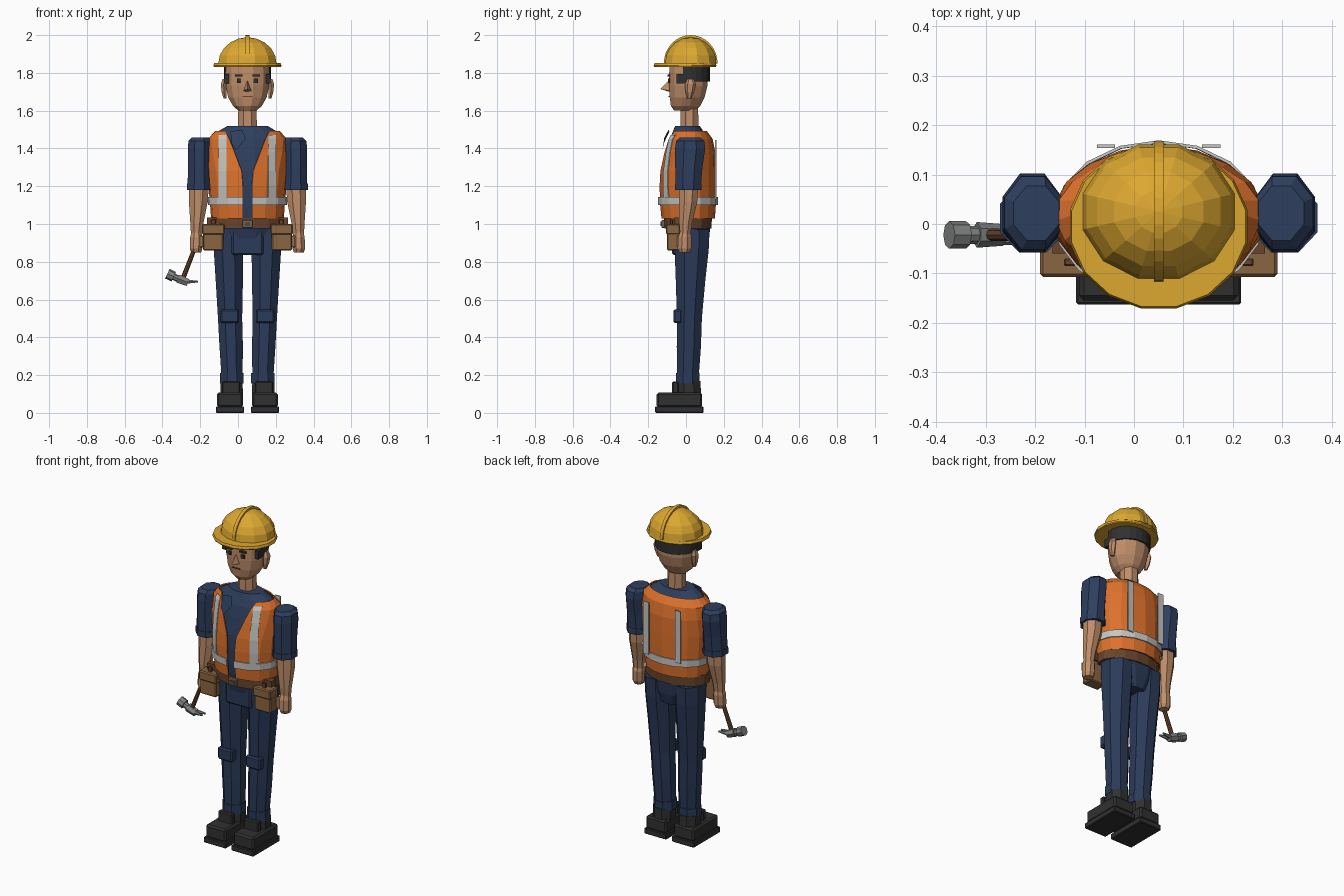
import bpy, bmesh, math
from mathutils import Vector

if "Cube" in bpy.data.objects:
    bpy.data.objects.remove(bpy.data.objects["Cube"])

CX = 0.05  # centre line of the body


def mat(name, rgb):
    m = bpy.data.materials.new(name)
    m.diffuse_color = (*rgb, 1)
    m.use_nodes = True
    m.node_tree.nodes["Principled BSDF"].inputs["Base Color"].default_value = m.diffuse_color
    return m


SKIN = mat("skin", (0.52, 0.27, 0.145))
ORANGE = mat("vest orange", (0.72, 0.165, 0.025))
SHIRT = mat("shirt navy", (0.027, 0.049, 0.112))
PANTS = mat("trouser navy", (0.024, 0.043, 0.100))
YELLOW = mat("helmet yellow", (0.72, 0.39, 0.03))
SILVER = mat("reflective grey", (0.56, 0.57, 0.54))
BLACK = mat("charcoal", (0.03, 0.03, 0.031))
LEATHER = mat("dark leather", (0.135, 0.058, 0.024))
TAN = mat("tan leather", (0.255, 0.130, 0.052))
STEEL = mat("steel", (0.22, 0.23, 0.23))


def make(name, verts, faces, m):
    me = bpy.data.meshes.new(name)
    me.from_pydata(verts, [], faces)
    bm = bmesh.new()
    bm.from_mesh(me)
    bmesh.ops.recalc_face_normals(bm, faces=bm.faces)
    bm.to_mesh(me)
    bm.free()
    me.materials.append(m)
    ob = bpy.data.objects.new(name, me)
    bpy.context.collection.objects.link(ob)
    return ob


def grid_faces(rows, n, closed):
    cols = n if closed else n - 1
    return [(r * n + i, r * n + (i + 1) % n, (r + 1) * n + (i + 1) % n, (r + 1) * n + i)
            for r in range(rows - 1) for i in range(cols)]


def loft(name, rings, m, n=8):
    """Capped stack of ellipses: (x offset, y centre, z, x radius, y radius)."""
    v = []
    for ox, cy, z, rx, ry in rings:
        for i in range(n):
            a = 2 * math.pi * (i + 0.5) / n
            k = 1 / math.cos(math.pi / n)
            v.append((CX + ox + rx * k * math.cos(a), cy + ry * k * math.sin(a), z))
    f = grid_faces(len(rings), n, True)
    f += [tuple(range(n)), tuple(range(len(v) - n, len(v)))]
    return make(name, v, f, m)


def box(name, x, y, z, m, bevel=0.0):
    """Box from (min, max) pairs, x relative to the centre line."""
    v = [(CX + a, b, c) for c in z for a, b in
         ((x[0], y[0]), (x[1], y[0]), (x[1], y[1]), (x[0], y[1]))]
    ob = make(name, v, grid_faces(2, 4, True) + [(0, 1, 2, 3), (4, 5, 6, 7)], m)
    if bevel:
        b = ob.modifiers.new("bevel", 'BEVEL')
        b.width, b.segments = bevel, 1
    return ob


def rod(name, p, q, r1, r2, m, n=8):
    p, q = Vector(p), Vector(q)
    rot = (q - p).to_track_quat('Z', 'Y')
    v = [c + rot @ Vector((r * math.cos(2 * math.pi * i / n), r * math.sin(2 * math.pi * i / n), 0))
         for c, r in ((p, r1), (q, r2)) for i in range(n)]
    return make(name, v, grid_faces(2, n, True) + [tuple(range(n)), tuple(range(n, 2 * n))], m)


def side(s, a, b):
    return (a, b) if s > 0 else (-b, -a)


# torso outline: z, x radius, front y, back y, half width of the vest opening
BODY = [(1.03, .190, -.128, .150, .024), (1.10, .195, -.135, .155, .024),
        (1.20, .204, -.138, .156, .024), (1.28, .210, -.134, .156, .030),
        (1.38, .212, -.118, .152, .068), (1.45, .206, -.102, .138, .095),
        (1.49, .170, -.085, .108, .115)]


def body_at(z):
    for a, b in zip(BODY, BODY[1:]):
        if z <= b[0]:
            t = (z - a[0]) / (b[0] - a[0])
            return [p + (q - p) * t for p, q in zip(a, b)]
    return BODY[-1]


def wrap(name, zs, off, m, n=17):
    """Open-fronted shell that follows the torso."""
    v = []
    for z in zs:
        _, rx, yf, yb, w = body_at(z)
        rx, ry, cy = rx + off, (yb - yf) / 2 + off, (yf + yb) / 2
        a = math.asin(w / rx)
        for i in range(n):
            t = a + (2 * math.pi - 2 * a) * i / (n - 1)
            v.append((CX + rx * math.sin(t), cy - ry * math.cos(t), z))
    ob = make(name, v, grid_faces(len(zs), n, False), m)
    s = ob.modifiers.new("thickness", 'SOLIDIFY')
    s.thickness, s.offset = 0.006, 0
    return ob


# shirt and vest
loft("shirt_torso", [(0, (f + b) / 2, z, rx - .014, (b - f) / 2 - .016)
                     for z, rx, f, b, w in BODY] + [(0, .008, 1.52, .105, .065)], SHIRT, 16)
make("collar_flap", [(CX + x, y, z) for x, y, z in
     ((-.09, -.088, 1.49), (-.03, -.092, 1.50), (-.01, -.115, 1.455), (-.06, -.125, 1.39), (-.085, -.116, 1.43))],
     [(0, 1, 2, 3, 4)], SHIRT)
wrap("vest", [b[0] for b in BODY], 0, ORANGE)
wrap("waist_band", (1.10, 1.142), .011, SILVER)
for s in (-1, 1):
    v = []
    zs = (1.14, 1.20, 1.28, 1.38, 1.45, 1.472)
    for z in zs:
        _, rx, yf, yb, w = body_at(z)
        for x in (.112, .152):
            y = (yf + yb) / 2 - (yb - yf) / 2 * math.sqrt(1 - (x / rx) ** 2)
            v.append((CX + s * x, y - .009, z))
    st = make("front_stripe", v, grid_faces(len(zs), 2, False), SILVER)
    st.modifiers.new("thickness", 'SOLIDIFY').thickness = 0.004
    box("back_stripe", side(s, .088, .125), (.154, .161), (1.13, 1.445), SILVER)

# belt, buckle and hips
loft("belt", [(0, .01, .975, .196, .125), (0, .01, 1.032, .194, .127)], LEATHER, 16)
box("buckle_frame", (-.027, .027), (-.130, -.112), (.980, 1.022), STEEL, .004)
box("buckle_plate", (-.016, .016), (-.134, -.126), (.990, 1.012), LEATHER)
loft("hips", [(0, .025, .835, .08, .08), (0, .025, .90, .15, .095),
              (0, .02, .98, .184, .108)], PANTS, 12)
box("crotch_panel", (-.085, .085), (-.075, .10), (.835, .97), PANTS, .01)

for s in (-1, 1):
    # legs
    loft("trouser_leg", [(s * .082, .01, .20, .056, .058), (s * .086, .015, .35, .062, .064),
                         (s * .092, .018, .50, .064, .066), (s * .096, .024, .70, .072, .078),
                         (s * .10, .03, .86, .078, .090), (s * .10, .03, .97, .080, .095)], PANTS)
    loft("trouser_cuff", [(s * .082, .01, .155, .062, .062), (s * .082, .01, .21, .062, .062)], PANTS)
    box("knee_pad", side(s, .045, .142), (-.066, -.02), (.475, .548), PANTS, .008)
    # boots
    box("boot_sole", side(s, .018, .167), (-.163, .092), (0, .034), BLACK, .004)
    box("boot_foot", side(s, .024, .161), (-.155, .086), (.03, .108), BLACK, .010)
    loft("boot_ankle", [(s * .084, .015, .10, .060, .064), (s * .084, .015, .168, .058, .062)], BLACK)
    box("boot_tongue", side(s, .040, .135), (-.073, -.04), (.09, .166), BLACK, .006)
    # arms
    loft("sleeve", [(s * .255, .012, 1.19, .062, .066), (s * .255, .015, 1.30, .060, .072),
                    (s * .256, .022, 1.40, .060, .080), (s * .254, .022, 1.44, .058, .074),
                    (s * .248, .022, 1.458, .046, .055)], SHIRT)
    loft("sleeve_cuff", [(s * .255, .012, 1.18, .066, .070), (s * .255, .012, 1.215, .066, .070)], SHIRT)
    loft("forearm", [(s * .270, -.004, .94, .029, .027), (s * .268, -.002, 1.00, .034, .034),
                     (s * .260, .012, 1.12, .050, .048), (s * .257, .014, 1.20, .052, .050)], SKIN)
    loft("hand", [(s * .272, -.008, .848, .026, .026), (s * .272, -.008, .87, .033, .036),
                  (s * .270, -.006, .93, .033, .036), (s * .270, -.005, .96, .026, .026)], SKIN)
    box("thumb", side(s, .235, .256), (-.048, -.022), (.875, .94), SKIN, .006)
    # belt pouches
    box("pouch", side(s, .128, .236), (-.100, -.03), (.86, .96), TAN, .006)
    box("pouch_flap", side(s, .122, .240), (-.107, -.03), (.945, 1.0), TAN, .006)
    box("pouch_loop", side(s, .15, .215), (-.06, -.02), (.99, 1.035), LEATHER)
    box("tool_grip", side(s, .168, .192), (-.085, -.070), (.99, 1.025), LEATHER, .003)

# hammer
rod("hammer_handle", (-.218, -.022, .90), (-.298, -.022, .695), .011, .013, LEATHER)
rod("hammer_face", (-.374, -.022, .737), (-.340, -.022, .721), .028, .028, STEEL)
rod("hammer_neck", (-.342, -.022, .722), (-.312, -.022, .708), .018, .018, STEEL)
rod("hammer_eye", (-.318, -.022, .711), (-.265, -.022, .690), .026, .022, STEEL, 6)
for s in (-1, 1):
    rod("hammer_claw", (-.275, -.022 + s * .008, .695), (-.213, -.022 + s * .014, .695), .013, .005, STEEL, 6)

# neck and head
loft("neck", [(0, .018, 1.50, .050, .048), (0, .018, 1.64, .048, .046)], SKIN)
loft("head", [(0, -.005, 1.60, .048, .058), (0, -.002, 1.625, .076, .078), (0, .006, 1.67, .102, .092),
              (0, .012, 1.73, .114, .101), (0, .014, 1.80, .116, .103), (0, .014, 1.85, .112, .100)], SKIN, 12)
make("nose", [(CX + x, y, z) for x, y, z in ((0, -.085, 1.765), (-.022, -.085, 1.705), (.022, -.085, 1.705),
     (0, -.136, 1.715), (0, -.09, 1.70))], [(0, 1, 3), (0, 3, 2), (1, 4, 3), (4, 2, 3), (0, 2, 4, 1)], SKIN)
box("mouth", (-.026, .026), (-.092, -.086), (1.673, 1.678), LEATHER)
for s in (-1, 1):
    box("eye", side(s, .033, .056), (-.094, -.086), (1.747, 1.769), BLACK)
    box("eyebrow", side(s, .026, .066), (-.098, -.084), (1.782, 1.792), BLACK)
    box("sideburn", side(s, .098, .121), (-.05, .005), (1.745, 1.795), BLACK)
    loft("ear", [(s * .119, .018, 1.665, .008, .010), (s * .124, .020, 1.70, .013, .020),
                 (s * .126, .024, 1.74, .015, .026), (s * .122, .024, 1.768, .010, .014)], SKIN, 6)

# hair shell around the back of the head
hair = []
for z in (1.755, 1.85):
    for i in range(13):
        a = math.radians(-15 + 210 * i / 12)
        hair.append((CX + .124 * math.cos(a), .014 + .112 * math.sin(a), z))
h = make("hair", hair, grid_faces(2, 13, False), BLACK)
h.modifiers.new("thickness", 'SOLIDIFY').thickness = .012

# hard hat
loft("helmet_brim", [(0, -.005, 1.832, .178, .163), (0, -.005, 1.838, .180, .166),
                     (0, -.005, 1.852, .176, .162)], YELLOW, 16)
dome = [(0, .025, 1.85 + .138 * math.sin(math.radians(a)),
         .154 * math.cos(math.radians(a)), .136 * math.cos(math.radians(a)))
        for a in (0, 18, 36, 54, 72, 86)]
loft("helmet_dome", dome, YELLOW, 12)
crest = []
for i in range(17):
    a = math.pi * i / 16
    for r in (.92, 1.06):
        for x in (-.010, .010):
            crest.append((CX + x, .025 - .134 * r * math.cos(a), 1.85 + .1415 * r * math.sin(a)))
cf = []
for i in range(16):
    k = i * 4
    cf += [(k + a, k + b, k + 4 + b, k + 4 + a) for a, b in ((0, 1), (1, 3), (3, 2), (2, 0))]
make("helmet_crest", crest, cf + [(0, 1, 3, 2), (64, 65, 67, 66)], YELLOW)
